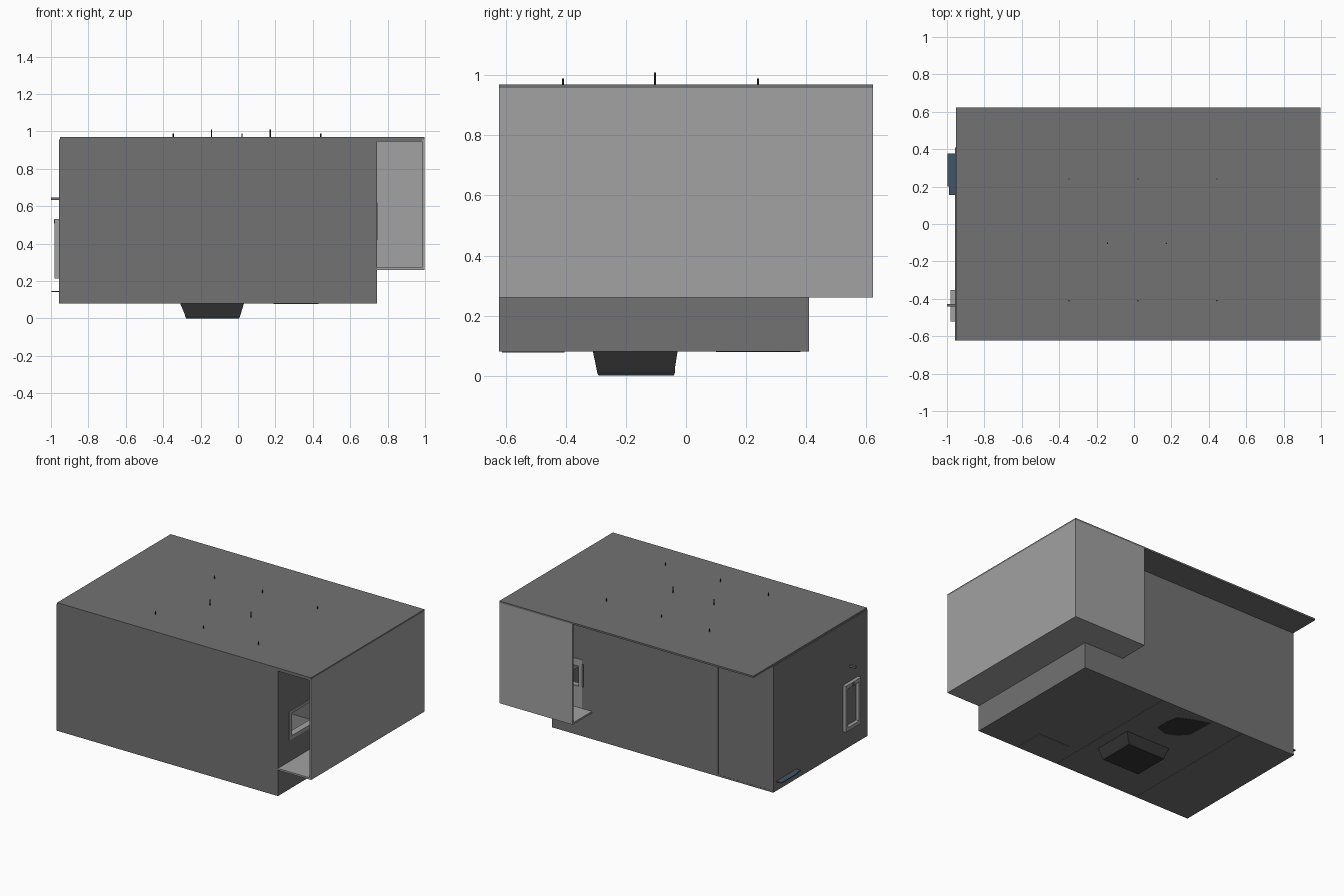
import bpy, bmesh

if "Cube" in bpy.data.objects:
    bpy.data.objects.remove(bpy.data.objects["Cube"])


def material(name, rgb):
    m = bpy.data.materials.new(name)
    m.diffuse_color = (*rgb, 1)
    m.use_nodes = True
    m.node_tree.nodes["Principled BSDF"].inputs["Base Color"].default_value = m.diffuse_color
    return m


DARK = material("dark_grey", (0.17, 0.17, 0.17))
LIGHT = material("light_grey", (0.36, 0.36, 0.36))
BLACK = material("charcoal", (0.035, 0.035, 0.035))
BLUE = material("slate_blue", (0.05, 0.09, 0.14))


def finish(name, bm, mat):
    bmesh.ops.recalc_face_normals(bm, faces=bm.faces)
    me = bpy.data.meshes.new(name)
    bm.to_mesh(me)
    bm.free()
    me.materials.append(mat)
    ob = bpy.data.objects.new(name, me)
    bpy.context.collection.objects.link(ob)
    return ob


def loft(name, loops, mat, closed=False):
    """Skin equal-length point loops; cap the ends or join last to first."""
    bm = bmesh.new()
    rows = [[bm.verts.new(p) for p in loop] for loop in loops]
    n = len(rows[0])
    pairs = list(zip(rows, rows[1:]))
    if closed:
        pairs.append((rows[-1], rows[0]))
    else:
        bm.faces.new(rows[0])
        bm.faces.new(rows[-1])
    for a, b in pairs:
        for i in range(n):
            j = (i + 1) % n
            bm.faces.new((a[i], a[j], b[j], b[i]))
    return finish(name, bm, mat)


def rect(x0, x1, y0, y1, z):
    return [(x0, y0, z), (x1, y0, z), (x1, y1, z), (x0, y1, z)]


def box(name, x0, x1, y0, y1, z0, z1, mat=DARK):
    return loft(name, [rect(x0, x1, y0, y1, z0), rect(x0, x1, y0, y1, z1)], mat)


def ring(name, axis, d0, d1, outer, inner, mat):
    """Upright rectangular frame, with its depth along axis x or y."""
    def loop(r, d):
        a0, a1, z0, z1 = r
        pts = [(a0, z0), (a1, z0), (a1, z1), (a0, z1)]
        return [(d, a, z) if axis == "x" else (a, d, z) for a, z in pts]
    return loft(name, [loop(outer, d0), loop(outer, d1), loop(inner, d1), loop(inner, d0)], mat, True)


T = 0.012
L, R, F, B = -0.957, 0.742, -0.622, 0.41     # main room outer limits
Z0, Z1 = 0.08, 0.957

# roof over the room and the raised passage
box("roof", -0.953, 0.997, -0.622, 0.622, Z1, 0.969)

# main room walls, with a window opening in the two passage-side walls
box("front_wall", L, R, F, F + T, Z0, Z1)
box("left_wall", L, L + T, F + T, B - T, Z0, Z1)
side_window = (-0.50, 0.25, 0.42, 0.62)
back_window = (0.50, 0.68, 0.42, 0.58)
ring("right_wall", "x", R - T, R, (F + T, B - T, Z0, Z1), side_window, DARK)
ring("back_wall", "y", B - T, B, (-0.533, R, Z0, Z1), back_window, DARK)
box("back_wall_end", L, -0.535, B - T, B - 0.001, Z0, Z1)

# light window surrounds
ring("side_window_frame", "x", R - 0.04, R + 0.004, (-0.50, 0.25, 0.42, 0.62),
     (-0.475, 0.225, 0.445, 0.60), LIGHT)
ring("back_window_frame", "y", B - 0.04, B + 0.004, (0.51, 0.70, 0.275, 0.61),
     (0.535, 0.675, 0.42, 0.56), LIGHT)

# floor in three bays, with seams between them
for i, (a, b) in enumerate([(L, -0.538), (-0.535, 0.108), (0.111, R)]):
    box(f"floor_bay_{i}", a, b, F, B, Z0, Z0 + T)
box("floor_backing", L + T, R - T, F + T, B - T, Z0 + 0.004, Z0 + 0.018)

# inner partition behind the back wall seam
box("partition", -0.54, -0.528, 0.0, B - T, Z0 + T, Z1)

# raised L-shaped passage, open at the front and at its far end
PX, PY, PE, PZ = 0.997, 0.622, 0.435, 0.26
box("passage_outer_wall", PX - T, PX, -PY, PY, PZ, Z1, LIGHT)
box("passage_back_wall", PE, PX - T, PY - T, PY, PZ, Z1, LIGHT)
foot = [(R, -PY), (PX - T, -PY), (PX - T, PY - T), (PE, PY - T), (PE, B), (R, B)]
loft("passage_floor", [[(x, y, z) for x, y in foot] for z in (PZ, PZ + T)], LIGHT)
box("passage_lintel", R, PX - T, -PY, -PY + T, 0.947, Z1)

# tapered sunken basin below the floor
loft("basin", [rect(-0.31, 0.032, -0.31, -0.028, Z0 + 0.002),
               rect(-0.285, 0.015, -0.298, -0.037, 0.024),
               rect(-0.283, 0.011, -0.296, -0.036, 0.012),
               rect(-0.277, 0.006, -0.291, -0.041, 0.0)], BLACK)

# dark patches showing under the floor
patch = [(-0.084, 0.126), (-0.08, 0.22), (-0.098, 0.304), (-0.20, 0.35),
         (-0.302, 0.381), (-0.297, 0.193), (-0.24, 0.13), (-0.17, 0.10)]
loft("floor_patch", [[(x, y, z) for x, y in patch] for z in (0.0785, 0.084)], BLACK)
box("floor_mat", 0.19, 0.43, -0.612, -0.405, 0.077, 0.084, DARK)

# fittings on the left wall
ring("wall_niche", "x", -0.981, L + 0.002, (-0.52, -0.352, 0.213, 0.533),
     (-0.497, -0.375, 0.238, 0.508), LIGHT)
box("wall_peg", -1.0, L + 0.002, -0.442, -0.427, 0.632, 0.646)
box("niche_catch", -0.985, L, -0.442, -0.427, 0.508, 0.53)
box("blue_shelf", -0.998, L + 0.002, 0.20, 0.378, 0.142, 0.148, BLUE)
box("blue_shelf_end", -0.99, L + 0.002, 0.155, 0.20, 0.142, 0.148, BLUE)

# thin lamp rods passing through the roof
rods = [(x, y, 0.99) for y in (0.24, -0.41) for x in (-0.347, 0.021, 0.443)]
rods += [(x, -0.103, 1.01) for x in (-0.142, 0.173)]
for i, (x, y, top) in enumerate(rods):
    bpy.ops.mesh.primitive_cylinder_add(vertices=8, radius=0.0035, depth=top - 0.85,
                                        location=(x, y, (top + 0.85) / 2))
    rod = bpy.context.object
    rod.name = f"lamp_rod_{i}"
    rod.data.materials.append(BLACK)
